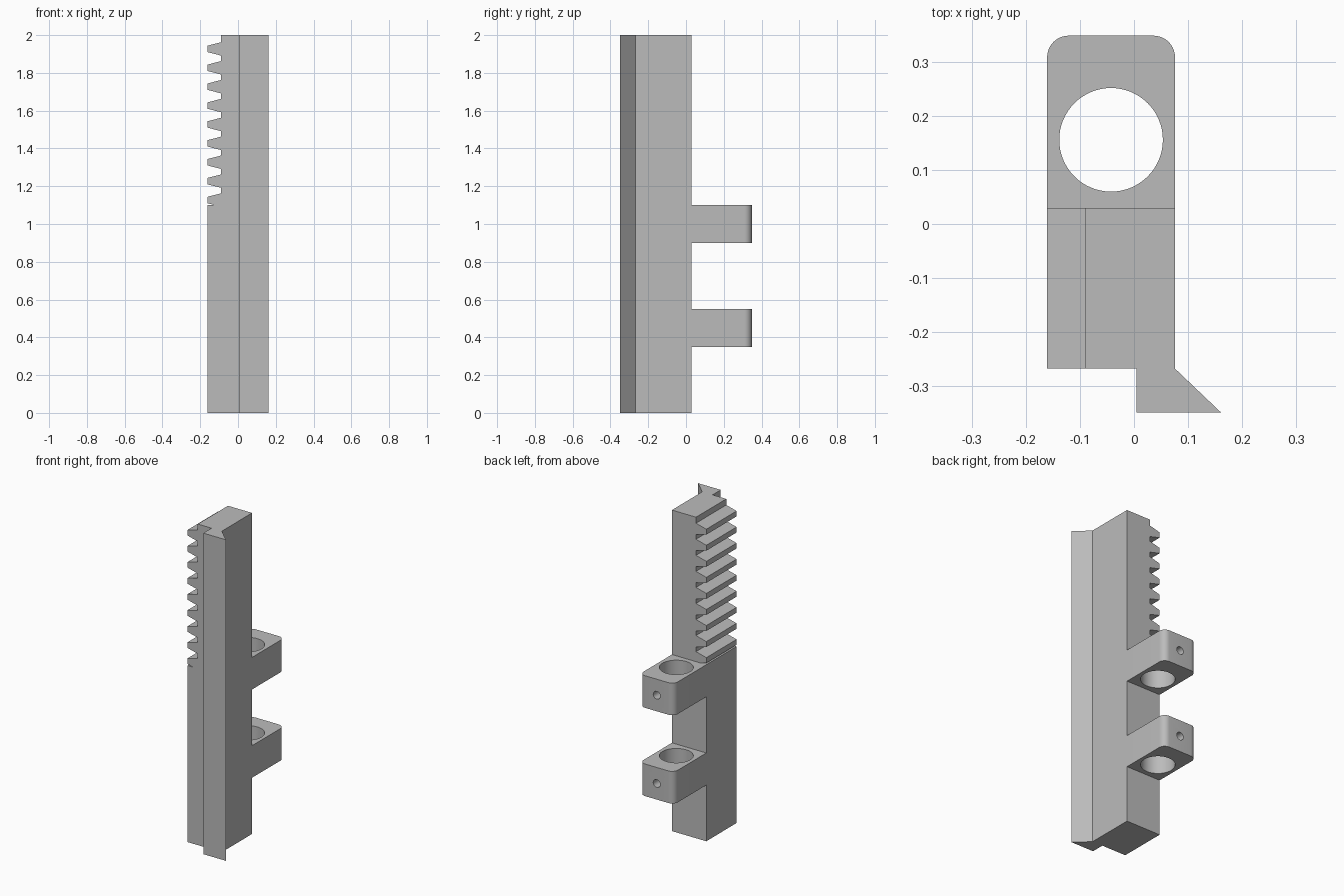
import bpy
from math import pi, radians, sin, cos, tan
from mathutils import Vector

cube = bpy.data.objects.get("Cube")
if cube:
    bpy.data.objects.remove(cube, do_unlink=True)

grey = bpy.data.materials.new("plain grey")
grey.use_nodes = True
GREY = (0.5, 0.5, 0.5, 1)
grey.diffuse_color = GREY
grey.node_tree.nodes["Principled BSDF"].inputs["Base Color"].default_value = GREY

# Shared dimensions
LEFT, RIGHT = -0.161, 0.076
FRONT, BACK = -0.268, 0.03
RAIL_FRONT, CLAMP_BACK = -0.349, 0.349
HEIGHT, LEDGE = 2.0, 1.1


def prism(name, outline, offset):
    """Extrude a closed 3D outline along an offset vector."""
    n = len(outline)
    offset = Vector(offset)
    verts = [Vector(p) for p in outline]
    verts += [v + offset for v in verts]
    faces = [tuple(range(n)), tuple(range(n, 2 * n))]
    faces += [(i, (i + 1) % n, (i + 1) % n + n, i + n) for i in range(n)]
    mesh = bpy.data.meshes.new(name)
    mesh.from_pydata(verts, [], faces)
    mesh.materials.append(grey)
    obj = bpy.data.objects.new(name, mesh)
    bpy.context.collection.objects.link(obj)
    bpy.ops.object.select_all(action="DESELECT")
    bpy.context.view_layer.objects.active = obj
    obj.select_set(True)
    bpy.ops.object.mode_set(mode="EDIT")
    bpy.ops.mesh.select_all(action="SELECT")
    bpy.ops.mesh.normals_make_consistent(inside=False)
    bpy.ops.object.mode_set(mode="OBJECT")
    return obj


def drill(target, location, radius, depth, rotation=(0, 0, 0)):
    """Cut a round hole and discard the cutter."""
    bpy.ops.mesh.primitive_cylinder_add(vertices=64, radius=radius, depth=depth,
                                        location=location, rotation=rotation)
    cutter = bpy.context.object
    cutter.hide_render = True
    cutter.data.materials.append(grey)
    mod = target.modifiers.new("hole", "BOOLEAN")
    mod.operation, mod.solver, mod.object = "DIFFERENCE", "EXACT", cutter
    bpy.context.view_layer.objects.active = target
    bpy.ops.object.modifier_apply(modifier=mod.name)
    bpy.data.objects.remove(cutter, do_unlink=True)


# Rack body: toothed side profile, extruded front to back
ROOT, PITCH, TEETH = -0.09, 0.1, 9
flank = (ROOT - LEFT) * tan(radians(14.5))
half_tip = 0.017
side = [(LEFT, 0), (RIGHT, 0), (RIGHT, HEIGHT), (ROOT, HEIGHT)]
for i in range(TEETH):
    z = 1.927 - i * PITCH
    side += [(ROOT, z + half_tip + flank), (LEFT, z + half_tip), (LEFT, z - half_tip)]
    if i < TEETH - 1:
        side.append((ROOT, z - half_tip - flank))
# The last groove is cut short by the ledge
last = side[-1][1]
side += [(LEFT + (last - LEDGE) / tan(radians(14.5)), LEDGE), (LEFT, LEDGE)]
prism("rack_body", [(x, FRONT, z) for x, z in side], (0, BACK - FRONT, 0))

# Half dovetail rail on the front
rail = [(0.005, FRONT), (0.005, RAIL_FRONT), (0.161, RAIL_FRONT), (RIGHT, FRONT)]
prism("dovetail_rail", [(x, y, 0) for x, y in rail], (0, 0, HEIGHT))

# Two rear clamps with rounded corners, a bore and a set screw hole
FILLET, STEPS, THICK = 0.04, 10, 0.2
middle = (LEFT + RIGHT) / 2
for name, base in (("lower_clamp", 0.35), ("upper_clamp", 0.9)):
    shape = [(LEFT, BACK), (RIGHT, BACK)]
    for cx, start in ((RIGHT - FILLET, 0), (LEFT + FILLET, pi / 2)):
        for k in range(STEPS + 1):
            a = start + k * pi / 2 / STEPS
            shape.append((cx + FILLET * cos(a), CLAMP_BACK - FILLET + FILLET * sin(a)))
    clamp = prism(name, [(x, y, base) for x, y in shape], (0, 0, THICK))
    z = base + THICK / 2
    drill(clamp, (middle, 0.156, z), 0.096, 0.5)
    drill(clamp, (middle, 0.3, z), 0.024, 0.2, (pi / 2, 0, 0))
    bpy.ops.object.select_all(action="DESELECT")
    clamp.select_set(True)
    bpy.context.view_layer.objects.active = clamp
    bpy.ops.object.shade_smooth_by_angle(angle=radians(30))
